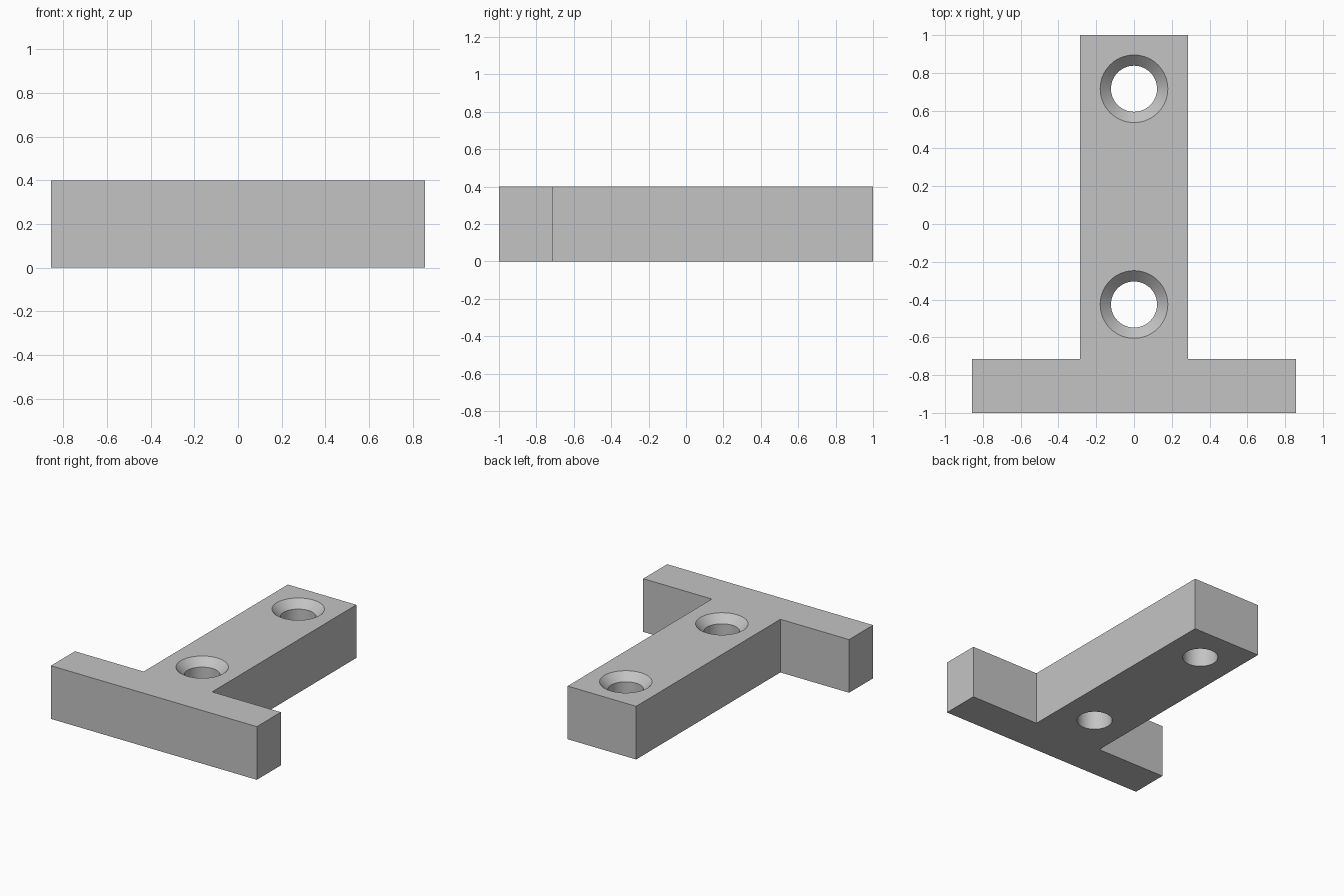
import bpy
import bmesh
import math

if "Cube" in bpy.data.objects:
    bpy.data.objects.remove(bpy.data.objects["Cube"], do_unlink=True)

HEIGHT = 0.4
BAR_HALF, STEM_HALF = 0.857, 0.285
STEP_Y = -0.715
HOLE_R, SINK_R = 0.122, 0.179
HOLES_Y = (0.716, -0.426)

grey = bpy.data.materials.new("plain grey")
grey.use_nodes = True
colour = (0.55, 0.55, 0.55, 1)
grey.diffuse_color = colour
grey.node_tree.nodes["Principled BSDF"].inputs["Base Color"].default_value = colour


def make_object(name, bm):
    bmesh.ops.recalc_face_normals(bm, faces=bm.faces)
    mesh = bpy.data.meshes.new(name)
    bm.to_mesh(mesh)
    bm.free()
    mesh.materials.append(grey)
    obj = bpy.data.objects.new(name, mesh)
    bpy.context.collection.objects.link(obj)
    return obj


# T-shaped plate: half outline mirrored, then extruded upwards
half = [(BAR_HALF, -1), (BAR_HALF, STEP_Y), (STEM_HALF, STEP_Y), (STEM_HALF, 1)]
outline = half + [(-x, y) for x, y in reversed(half)]
bm = bmesh.new()
base = bm.faces.new([bm.verts.new((x, y, 0)) for x, y in outline])
top = bmesh.ops.extrude_face_region(bm, geom=[base])["geom"]
bmesh.ops.translate(bm, vec=(0, 0, HEIGHT),
                    verts=[v for v in top if isinstance(v, bmesh.types.BMVert)])
plate = make_object("t_plate", bm)


# Countersunk hole cutter: straight bore opening into a 45 degree cone
def hole_cutter(name, y, sides=64, over=0.1):
    profile = [(HOLE_R, -over), (HOLE_R, HEIGHT - (SINK_R - HOLE_R)),
               (SINK_R + over, HEIGHT + over)]
    bm = bmesh.new()
    rings = []
    for r, z in profile:
        angles = [math.tau * i / sides for i in range(sides)]
        rings.append([bm.verts.new((r * math.cos(a), y + r * math.sin(a), z))
                      for a in angles])
    for low, high in zip(rings, rings[1:]):
        for i in range(sides):
            j = (i + 1) % sides
            bm.faces.new((low[i], low[j], high[j], high[i]))
    bm.faces.new(rings[0])
    bm.faces.new(rings[-1])
    cutter = make_object(name, bm)
    cutter.hide_render = True
    return cutter


bpy.context.view_layer.objects.active = plate
for number, y in enumerate(HOLES_Y):
    cutter = hole_cutter(f"hole_cutter_{number}", y)
    cut = plate.modifiers.new("screw_hole", "BOOLEAN")
    cut.operation = "DIFFERENCE"
    cut.solver = "EXACT"
    cut.object = cutter
    bpy.ops.object.modifier_apply(modifier=cut.name)
    bpy.data.objects.remove(cutter, do_unlink=True)

# Smooth bores, crisp edges
bpy.ops.object.select_all(action="DESELECT")
plate.select_set(True)
bpy.ops.object.shade_smooth_by_angle(angle=math.radians(30))
